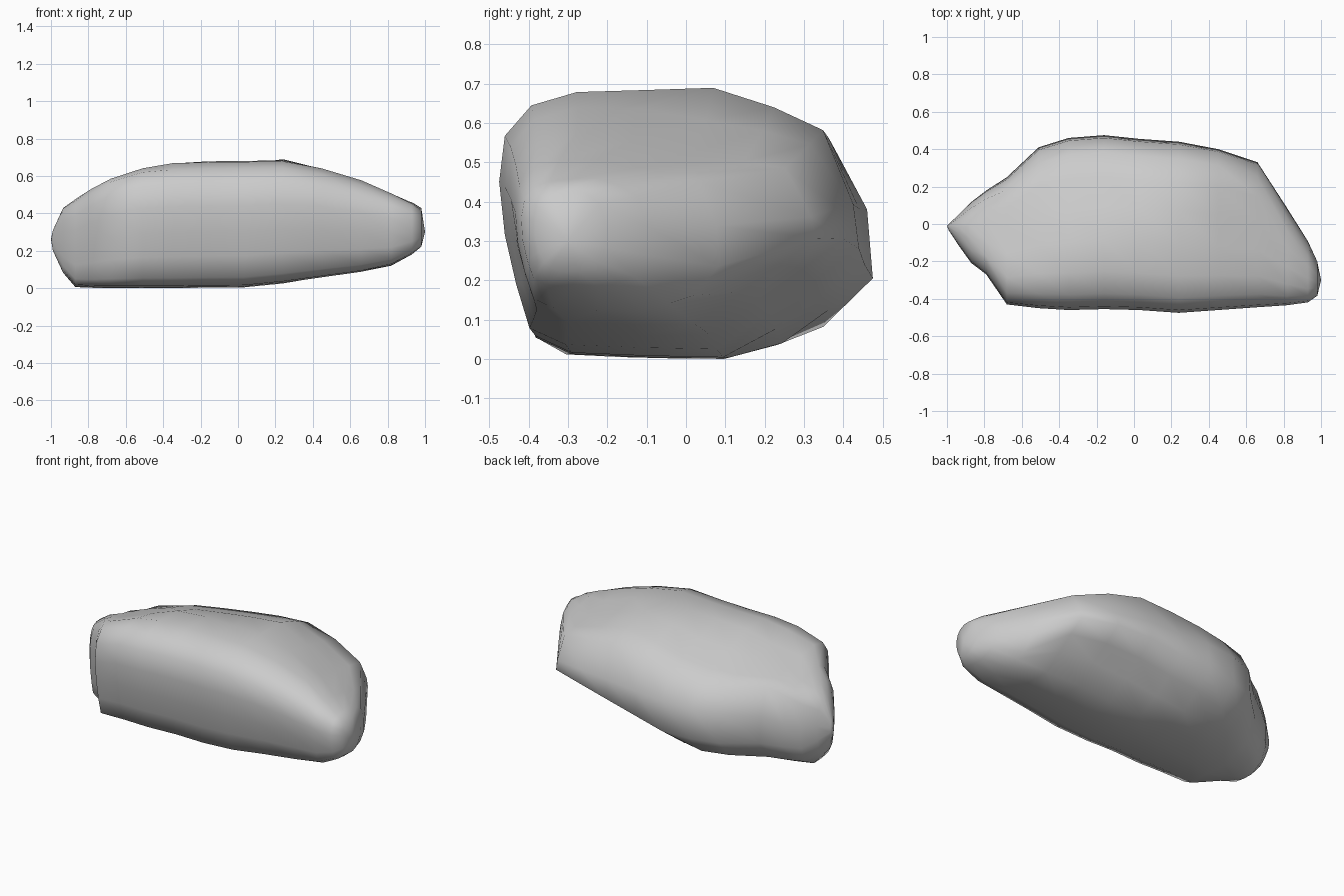
import bpy, bmesh
from math import atan2, cos, sin

# Cross-section outline of the boulder seen along x (y, z)
outline = [(-.46, .56), (-.475, .44), (-.46, .30), (-.43, .17), (-.395, .055), (-.3, .012),
           (-.1, .004), (.1, 0), (.24, .035), (.36, .07), (.475, .2), (.46, .38),
           (.38, .575), (.25, .635), (.09, .687), (-.1, .68), (-.27, .675), (-.39, .64)]

# Stations along the length: x, y min, y max, z min, z max, roundness
stations = [(-.99, -.035, .00, .20, .31, 1), (-.935, -.12, .055, .08, .43, .5),
            (-.87, -.21, .12, .005, .48, .2), (-.79, -.27, .18, .002, .54, .05),
            (-.68, -.43, .25, .001, .61, 0), (-.51, -.45, .41, .001, .665, 0),
            (-.35, -.46, .46, 0, .68, 0), (-.16, -.455, .475, .003, .685, 0),
            (.03, -.46, .455, .004, .687, 0), (.24, -.475, .44, .025, .69, 0),
            (.45, -.46, .40, .055, .65, 0), (.66, -.445, .33, .085, .585, 0),
            (.82, -.435, .085, .12, .515, .1), (.93, -.42, -.09, .18, .46, .2),
            (.98, -.385, -.20, .22, .43, .8)]

# Chiselled slopes z = a + b*x + c*y that limit the rock above and below
upper = [(.77, .346, -.178), (.687, .144, -.36), (1.10, -.547, -.982), (.80, -.41, -.18)]
lower = [(-.095, .251, .716), (-.093, -.107, .393)]


def ring(bm, x, y0, y1, z0, z1, rounding):
    verts = []
    for y, z in outline:
        u, v = y / .475, z / .3435 - 1
        a = atan2(v, u)
        u += (cos(a) - u) * rounding
        v += (sin(a) - v) * rounding
        y = (y0 + y1) / 2 + u * (y1 - y0) / 2
        z = (z0 + z1) / 2 + v * (z1 - z0) / 2
        z = min([z] + [a + b * x + c * y for a, b, c in upper])
        z = max([z] + [a + b * x + c * y for a, b, c in lower])
        verts.append(bm.verts.new((x, y, z)))
    return verts


# Loft the boulder through its stations
bm = bmesh.new()
rings = [ring(bm, *s) for s in stations]
n = len(outline)
for a, b in zip(rings, rings[1:]):
    for i in range(n):
        j = (i + 1) % n
        bm.faces.new((a[i], a[j], b[j], b[i]))

# Close both blunt tips with a fan
for r, tip in ((rings[0], (-1, -.01, .26)), (rings[-1], (1, -.3, .30))):
    c = bm.verts.new(tip)
    for i in range(n):
        bm.faces.new((r[i], r[(i + 1) % n], c))
bmesh.ops.recalc_face_normals(bm, faces=bm.faces)
for f in bm.faces:
    f.smooth = True

mesh = bpy.data.meshes.new("boulder")
bm.to_mesh(mesh)
bm.free()
boulder = bpy.data.objects.new("boulder", mesh)
bpy.context.collection.objects.link(boulder)
